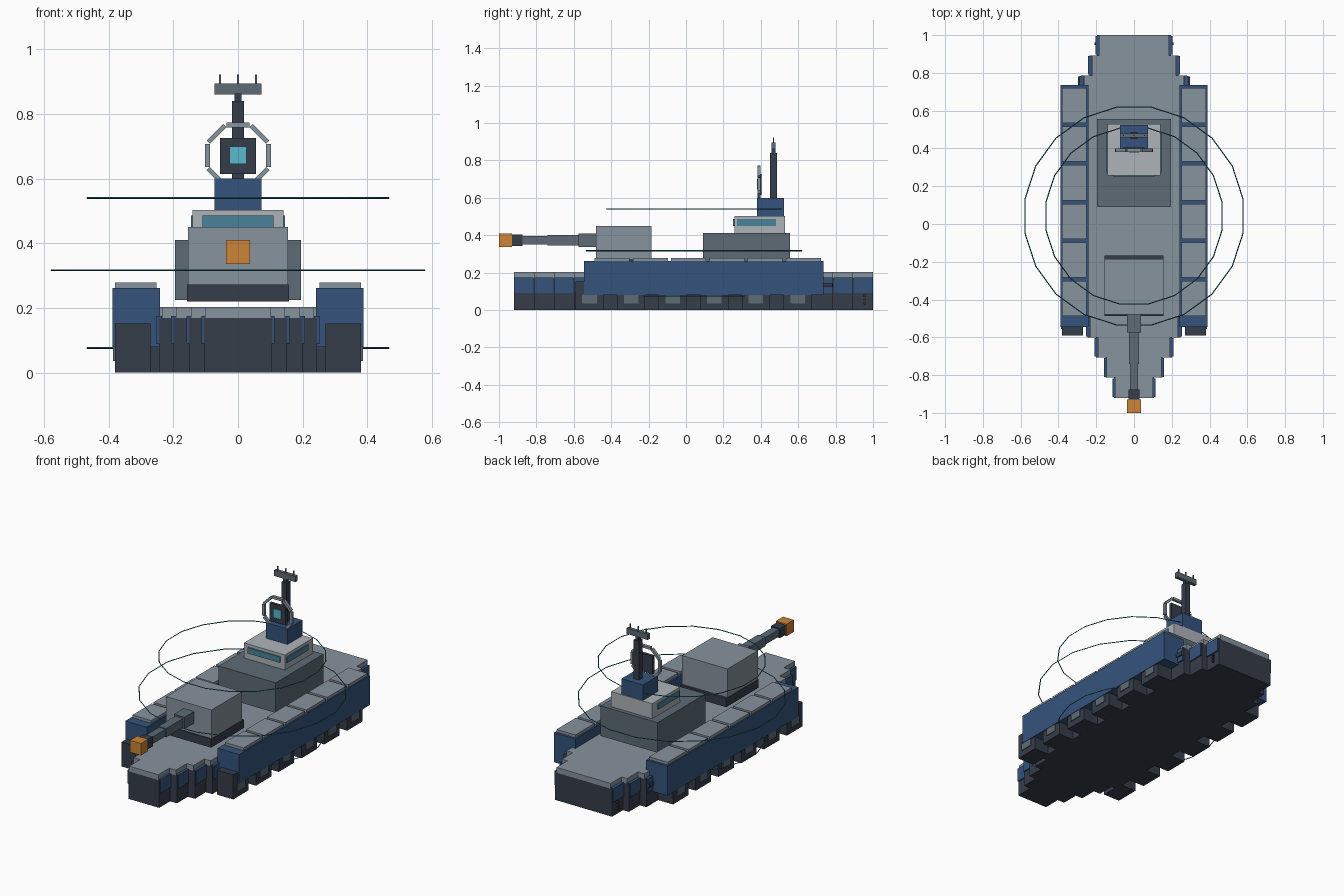
import bpy, bmesh, math
from mathutils import Matrix, Vector

if "Cube" in bpy.data.objects:
    bpy.data.objects.remove(bpy.data.objects["Cube"])


def mat(name, hexcol):
    m = bpy.data.materials.new(name)
    c = [int(hexcol[i:i + 2], 16) / 255 for i in (0, 2, 4)]
    m.diffuse_color = [v / 12.92 if v <= 0.04045 else ((v + 0.055) / 1.055) ** 2.4 for v in c] + [1]
    m.use_nodes = True
    m.node_tree.nodes["Principled BSDF"].inputs["Base Color"].default_value = m.diffuse_color
    return m


DARK = mat("dark_steel", "363d49")
BLUE = mat("navy_blue", "35547d")
GREY = mat("deck_grey", "87939d")
SLATE = mat("slate_grey", "5d6b76")
LIGHT = mat("light_grey", "aeb4b9")
ORANGE = mat("orange", "cc8438")
CYAN = mat("bright_cyan", "58b8cc")
GLASS = mat("window_blue", "4b8299")
TEAL = mat("ring_teal", "2b8288")


def finish(name, bm, material):
    me = bpy.data.meshes.new(name)
    bmesh.ops.recalc_face_normals(bm, faces=bm.faces)
    bm.to_mesh(me)
    bm.free()
    me.materials.append(material)
    ob = bpy.data.objects.new(name, me)
    bpy.context.collection.objects.link(ob)
    return ob


def boxes(name, spans, material, mirror=False):
    """One object from boxes given as (x0, x1, y0, y1, z0, z1)."""
    bm = bmesh.new()
    for s in spans:
        lo, hi = Vector(s[0::2]), Vector(s[1::2])
        m = Matrix.Translation((lo + hi) / 2) @ Matrix.Diagonal((*(hi - lo), 1))
        bmesh.ops.create_cube(bm, size=1, matrix=m)
    ob = finish(name, bm, material)
    if mirror:
        ob.modifiers.new("mirror", 'MIRROR')
    return ob


def box(name, hx, y0, y1, z0, z1, material):
    return boxes(name, [(-hx, hx, y0, y1, z0, z1)], material)


def outline(name, widths, z0, z1, material):
    """Stepped plan outline extruded upward; widths are (half width, y0, y1)."""
    right = [(w, y) for w, a, b in widths for y in (a, b)]
    pts = right + [(-x, y) for x, y in reversed(right)]
    bm = bmesh.new()
    face = bm.faces.new([bm.verts.new((x, y, z0)) for x, y in pts])
    ext = bmesh.ops.extrude_face_region(bm, geom=[face])
    top = [v for v in ext["geom"] if isinstance(v, bmesh.types.BMVert)]
    bmesh.ops.translate(bm, verts=top, vec=(0, 0, z1 - z0))
    return finish(name, bm, material)


# Stepped hull, deck and side armour
STEP = 1.92 / 18
half = [0.105, 0.152, 0.2, 0.245] + [0.28] * 12 + [0.235, 0.195]
rows = [(w, -0.92 + i * STEP, -0.92 + (i + 1) * STEP) for i, w in enumerate(half)]
groups = rows[:4] + [(0.28, rows[4][1], rows[15][2])] + rows[16:]
outline("hull", groups, 0, 0.17, DARK)
outline("deck", [(w * 0.95, a, b) for w, a, b in groups], 0.17, 0.203, GREY)
boxes("hull_side_armour", [(w - 0.01, w + 0.008, a + 0.004, b - 0.004, 0.09, 0.175)
                           for w, a, b in groups], BLUE, True)

# Stern portholes and side exhausts
boxes("stern_portholes", [(0.19, 0.208, 0.948, 0.96, z, z + 0.012)
                          for z in (0.03, 0.05, 0.07)], DARK, True)
boxes("side_exhaust", [(0.27, 0.297, 0.73, 0.782, 0.122, 0.145)], DARK, True)

# Side pods with top plates, running blocks and hub plates
boxes("side_pod", [(0.242, 0.388, -0.545, 0.735, 0.08, 0.262)], BLUE, True)
boxes("pod_top_plates", [(0.252, 0.38, -0.488 + i * 0.2045, -0.302 + i * 0.2045, 0.26, 0.279)
                         for i in range(6)], GREY, True)
hubs = [-0.516 + i * 0.2225 for i in range(6)]
boxes("running_blocks", [(0.27, 0.381, y - 0.075, y + 0.075, 0, 0.152) for y in hubs], DARK, True)
boxes("hub_plates", [(0.375, 0.386, y - 0.039, y + 0.039, 0.036, 0.082) for y in hubs], SLATE, True)

# Gun turret
box("turret_base", 0.157, -0.486, -0.168, 0.22, 0.273, DARK)
box("turret", 0.155, -0.48, -0.184, 0.273, 0.45, GREY)
for name, r, y0, y1, m in (("barrel_root", 0.036, -0.575, -0.475, SLATE),
                           ("barrel_middle", 0.027, -0.74, -0.575, SLATE),
                           ("barrel_front", 0.022, -0.88, -0.74, SLATE),
                           ("barrel_collar", 0.03, -0.93, -0.875, DARK),
                           ("muzzle", 0.037, -1.0, -0.93, ORANGE)):
    box(name, r, y0, y1, 0.373 - r, 0.373 + r, m)

# Superstructure, bridge and windows
box("superstructure", 0.195, 0.09, 0.555, 0.225, 0.411, SLATE)
box("bridge", 0.14, 0.258, 0.53, 0.411, 0.504, LIGHT)
box("front_window", 0.11, 0.251, 0.26, 0.45, 0.486, GLASS)
boxes("side_windows", [(0.138, 0.146, 0.272, 0.48, 0.45, 0.486)], GLASS, True)
box("sensor_block", 0.073, 0.38, 0.525, 0.504, 0.6, BLUE)

# Radar panel inside an eight-sided frame
box("radar_panel", 0.055, 0.386, 0.404, 0.615, 0.726, DARK)
box("radar_screen", 0.027, 0.379, 0.387, 0.645, 0.7, CYAN)
bm = bmesh.new()
for i in range(8):
    m = (Matrix.Translation((0, 0.39, 0.672)) @ Matrix.Rotation(i * math.pi / 4, 4, 'Y')
         @ Matrix.Translation((0.094, 0, 0)) @ Matrix.Diagonal((0.015, 0.018, 0.072, 1)))
    bmesh.ops.create_cube(bm, size=1, matrix=m)
finish("radar_frame", bm, GREY)

# Mast, crossbar and aerials
box("mast", 0.018, 0.45, 0.486, 0.6, 0.84, DARK)
box("mast_top", 0.011, 0.457, 0.479, 0.84, 0.865, DARK)
box("crossbar", 0.073, 0.457, 0.479, 0.86, 0.895, SLATE)
boxes("aerials", [(x - 0.003, x + 0.003, 0.465, 0.471, 0.895, 0.922)
                  for x in (-0.055, 0, 0.055)], SLATE)


# Thin twenty-sided rings around the vessel
def ring(name, radius, z, sides=20, t=0.003):
    bm = bmesh.new()
    loops = []
    for i in range(sides):
        a = (i + 0.5) * math.tau / sides
        loops.append([bm.verts.new(((radius + dr) * math.cos(a), 0.042 + (radius + dr) * math.sin(a), z + dz))
                      for dr, dz in ((t, 0), (0, t), (-t, 0), (0, -t))])
    for i in range(sides):
        p, q = loops[i], loops[(i + 1) % sides]
        for k in range(4):
            bm.faces.new((p[k], q[k], q[(k + 1) % 4], p[(k + 1) % 4]))
    return finish(name, bm, TEAL)


ring("lower_ring", 0.472, 0.076)
ring("middle_ring", 0.584, 0.317)
ring("upper_ring", 0.472, 0.541)
